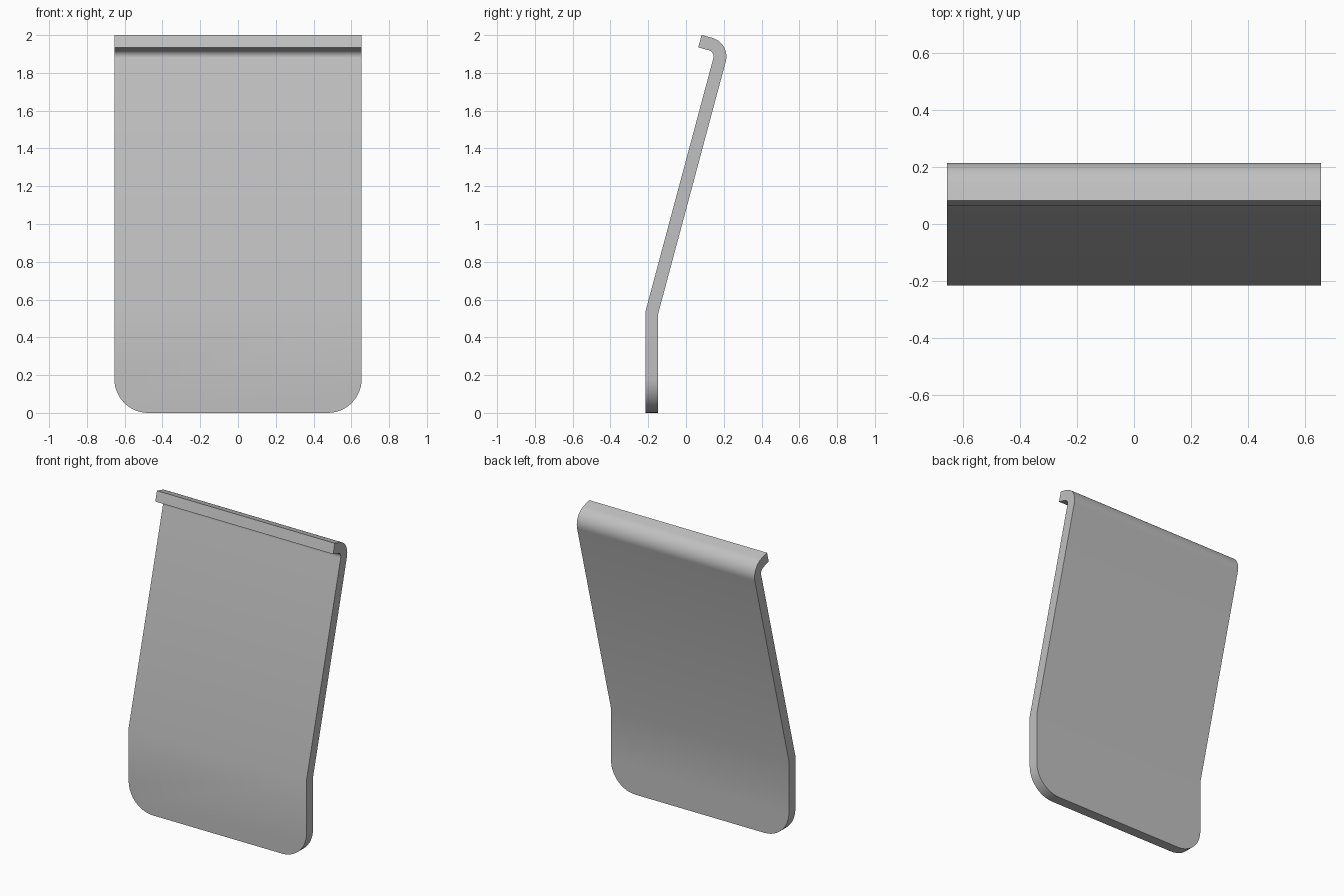
import bpy, bmesh
from math import radians, sin, cos, tan
from mathutils import Vector

cube = bpy.data.objects.get("Cube")
if cube:
    bpy.data.objects.remove(cube, do_unlink=True)

HALF_WIDTH = 0.655
CORNER = 0.18
LEAN = radians(15)
FRONT, BACK = -0.215, -0.147
INNER, OUTER = 0.034, 0.102
LIP = 0.058
STEPS = 12
bend = Vector((0.112, 1.887))          # centre of the hook bend, as (y, z)

grey = bpy.data.materials.new("plain_grey")
grey.use_nodes = True
colour = (0.53, 0.53, 0.53, 1)
grey.diffuse_color = colour
grey.node_tree.nodes["Principled BSDF"].inputs["Base Color"].default_value = colour


def wall(radius, foot_y):
    """One side of the sheet: foot, crease, hook arc and lip end."""
    arc = []
    for i in range(STEPS + 1):
        a = -LEAN + radians(90) * i / STEPS
        arc.append(bend + radius * Vector((cos(a), sin(a))))
    start = arc[0]
    crease = Vector((foot_y, start.y - (start.x - foot_y) / tan(LEAN)))
    lip_end = arc[-1] + LIP * Vector((-cos(LEAN), sin(LEAN)))
    return [Vector((foot_y, 0)), crease, *arc, lip_end]


# Bent sheet: closed side profile swept across the width
profile = wall(OUTER, BACK) + wall(INNER, FRONT)[::-1]
bm = bmesh.new()
side = bm.faces.new([bm.verts.new((-HALF_WIDTH, p.x, p.y)) for p in profile])
swept = bmesh.ops.extrude_face_region(bm, geom=[side])
bmesh.ops.translate(bm, vec=(2 * HALF_WIDTH, 0, 0),
                    verts=[v for v in swept["geom"] if isinstance(v, bmesh.types.BMVert)])

# Rounded bottom corners
corners = [e for e in bm.edges
           if all(v.co.z < 0.001 for v in e.verts)
           and abs(e.verts[0].co.x - e.verts[1].co.x) < 0.001]
bmesh.ops.bevel(bm, geom=corners, offset=CORNER, segments=12,
                profile=0.5, affect='EDGES')
bmesh.ops.recalc_face_normals(bm, faces=bm.faces)

mesh = bpy.data.meshes.new("bent_panel")
bm.to_mesh(mesh)
bm.free()
mesh.materials.append(grey)
panel = bpy.data.objects.new("bent_panel", mesh)
bpy.context.collection.objects.link(panel)

# Smooth bends, crisp rims
bpy.ops.object.select_all(action='DESELECT')
panel.select_set(True)
bpy.context.view_layer.objects.active = panel
bpy.ops.object.shade_smooth_by_angle(angle=radians(30))
